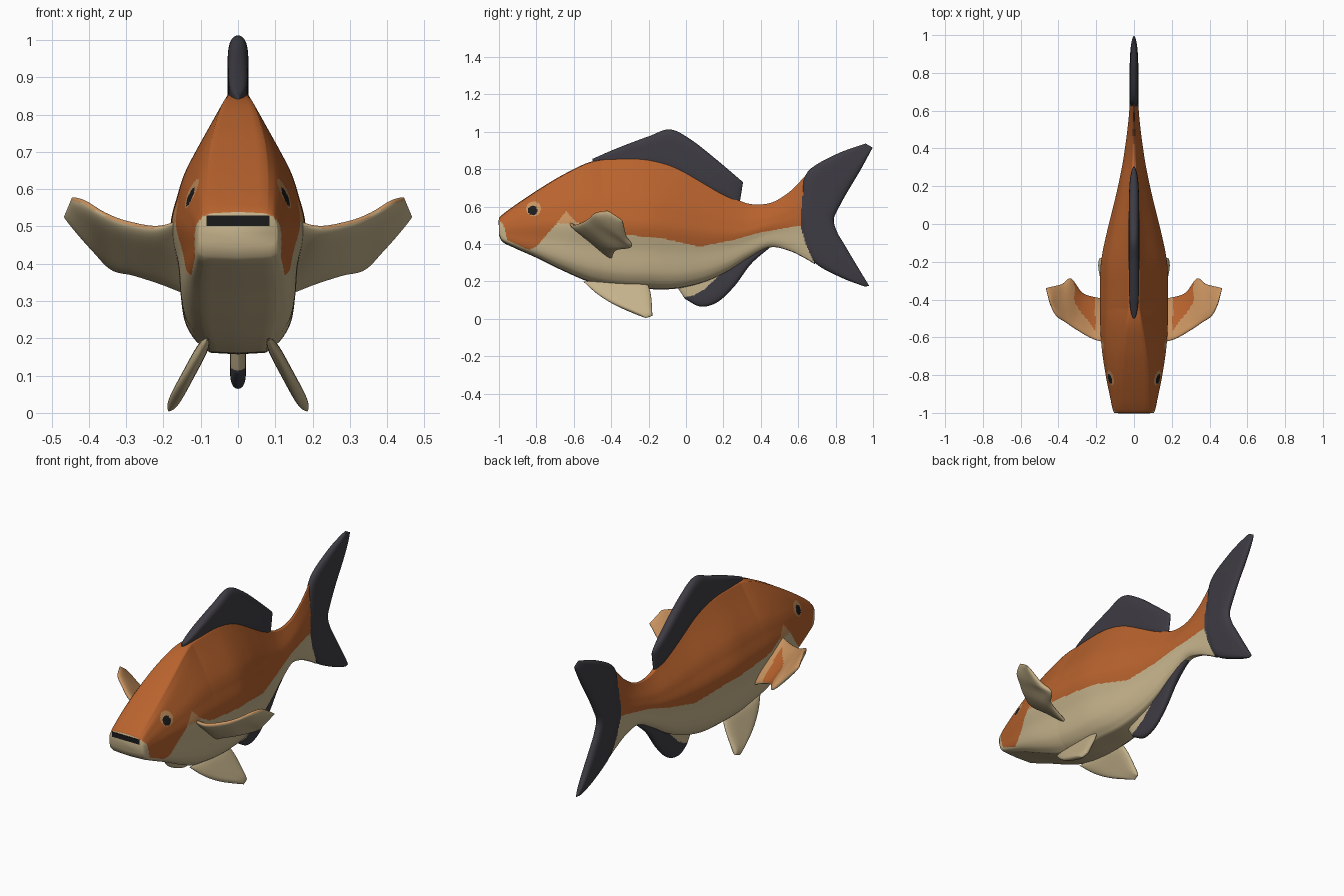
import bpy, bmesh, math
from mathutils import Vector

if "Cube" in bpy.data.objects:
    bpy.data.objects.remove(bpy.data.objects["Cube"])


def material(name, r, g, b):
    m = bpy.data.materials.new(name)
    m.diffuse_color = (r, g, b, 1)
    m.use_nodes = True
    m.node_tree.nodes["Principled BSDF"].inputs["Base Color"].default_value = m.diffuse_color
    return m


MATS = [material("orange", 0.485, 0.125, 0.027), material("beige", 0.56, 0.45, 0.26),
        material("charcoal", 0.048, 0.045, 0.056), material("tan", 0.58, 0.29, 0.115),
        material("black", 0.012, 0.011, 0.012)]
ORANGE, BEIGE, CHARCOAL, TAN, BLACK = range(5)


def line(pts, x, k=1):
    """Straight interpolation of column k over column 0."""
    if x <= pts[0][0]:
        return pts[0][k]
    for a, b in zip(pts, pts[1:]):
        if x <= b[0]:
            return a[k] + (b[k] - a[k]) * (x - a[0]) / (b[0] - a[0])
    return pts[-1][k]


def curve(pts, x, k=1):
    """Smooth (Hermite) interpolation of column k over column 0."""
    n = len(pts)
    x = min(max(x, pts[0][0]), pts[-1][0])
    i = 0
    while i < n - 2 and x > pts[i + 1][0]:
        i += 1

    def slope(j):
        a, b = pts[max(j - 1, 0)], pts[min(j + 1, n - 1)]
        return (b[k] - a[k]) / (b[0] - a[0])
    a, b = pts[i], pts[i + 1]
    h = b[0] - a[0]
    t = (x - a[0]) / h
    return ((2*t**3 - 3*t*t + 1) * a[k] + (t**3 - 2*t*t + t) * h * slope(i)
            + (3*t*t - 2*t**3) * b[k] + (t**3 - t*t) * h * slope(i + 1))


def finish(bm, name, rule):
    bmesh.ops.remove_doubles(bm, verts=bm.verts, dist=1e-5)
    bmesh.ops.recalc_face_normals(bm, faces=bm.faces)
    for f in bm.faces:
        f.material_index = rule(f.calc_center_median(), f.normal)
    me = bpy.data.meshes.new(name)
    bm.to_mesh(me)
    bm.free()
    for m in MATS:
        me.materials.append(m)
    ob = bpy.data.objects.new(name, me)
    bpy.context.collection.objects.link(ob)
    bpy.ops.object.select_all(action='DESELECT')
    ob.select_set(True)
    bpy.context.view_layer.objects.active = ob
    bpy.ops.object.shade_smooth_by_angle(angle=math.radians(70))
    return ob


# body stations: y, top z, bottom z, half width
BODY = [(-1.0, .535, .45, .104), (-.985, .55, .418, .112), (-.93, .592, .388, .124), (-.8, .68, .33, .151),
        (-.65, .77, .257, .174), (-.5, .838, .195, .183), (-.35, .853, .168, .184), (-.2, .848, .162, .178),
        (-.05, .81, .165, .148), (.1, .735, .2, .11), (.22, .665, .255, .082), (.33, .612, .325, .06),
        (.45, .615, .385, .042), (.55, .672, .368, .03), (.64, .76, .325, .023), (.69, .80, .295, .02)]
# half-width share by height: share of height, trunk, head
SECT = [(0, .42, .80), (.05, .64, .93), (.13, .79, .98), (.3, .86, 1), (.48, .98, 1), (.62, .86, .99),
        (.695, .765, .97), (.767, .63, .94), (.91, .33, .86), (1, .15, .72)]
# border between back and belly colours
BORDER = [(-1, .528), (-.975, .5), (-.955, .42), (-.84, .368), (-.8, .385), (-.7, .5), (-.64, .575),
          (-.59, .52), (-.5, .47), (-.3, .445), (-.15, .435), (.07, .385), (.25, .42), (.4, .462), (.62, .5)]
TAILEDGE = [(.29, .69), (.4, .64), (.5, .612), (.65, .622), (.78, .652)]


def body_rule(c, n):
    if math.hypot(c.y + .82, c.z - .579) < .025:
        return BLACK
    if math.hypot(c.y + .815, c.z - .588) < .039:
        return TAN
    if c.y > line(TAILEDGE, c.z):
        return CHARCOAL
    if c.y < -.995 and c.z < .528:
        return BEIGE
    if c.z > line(BORDER, c.y):
        return ORANGE
    return TAN if c.z > .51 and -.72 < c.y < -.58 else BEIGE


bm = bmesh.new()
rings = []
N, M = 270, 100
for i in range(N + 1):
    y = -1 + 1.69 * i / N
    zt, zb, w = (curve(BODY, y, k) for k in (1, 2, 3))
    head = min(max((-.45 - y) / .55, 0), 1)
    half = []
    for j in range(M + 1):
        t = j / M
        s = curve(SECT, t, 1) * (1 - head) + curve(SECT, t, 2) * head
        half.append((w * s, zb + (zt - zb) * t))
    half = [(half[0][0] * q / 4, zb - .004 * (1 - q / 4)) for q in range(4)] + half
    half += [(half[-1][0] * q / 3, zt + .004 * (1 - q / 3)) for q in (2, 1, 0)]
    ring = half + [(-x, z) for x, z in half[-2:0:-1]]
    rings.append([bm.verts.new((x, y, z)) for x, z in ring])
for a, b in zip(rings, rings[1:]):
    for j in range(len(a)):
        k = (j + 1) % len(a)
        bm.faces.new((a[j], a[k], b[k], b[j]))
bm.faces.new(rings[0])
bm.faces.new(rings[-1])
finish(bm, "body", body_rule)

# mouth plate
bm = bmesh.new()
bmesh.ops.create_cube(bm, size=1)
for v in bm.verts:
    v.co = Vector((v.co.x * .17, -.9995 + v.co.y * .006, .515 + v.co.z * .028))
finish(bm, "mouth", lambda c, n: BLACK)


def fin(name, front, back, normal, thick, rule, nu=60, nv=30):
    """Blade spanning two edges, swollen in the middle and thin at the rim."""
    bm = bmesh.new()
    normal = Vector(normal).normalized()
    rows = [[i / (len(front) - 1)] + list(p) + list(q) for i, (p, q) in enumerate(zip(front, back))]

    def swell(t):
        return math.sqrt(max(0, 1 - abs(2 * t - 1) ** 5))
    for side in (1, -1):
        grid = []
        for i in range(nu + 1):
            u = .5 - .5 * math.cos(math.pi * i / nu)
            c = [curve(rows, u, k) for k in range(1, 7)]
            a, b = Vector(c[:3]), Vector(c[3:])
            row = []
            for j in range(nv + 1):
                v = .5 - .5 * math.cos(math.pi * j / nv)
                row.append(bm.verts.new(a.lerp(b, v) + normal * side * thick * swell(u) * swell(v)))
            grid.append(row)
        for r, s in zip(grid, grid[1:]):
            for j in range(nv):
                bm.faces.new((r[j], r[j + 1], s[j + 1], s[j]))
    return finish(bm, name, rule)


def flat(pts):
    return [(0, y, z) for y, z in pts]


def dark(c, n):
    return CHARCOAL


# dorsal fin
fin("dorsal_fin",
    flat([(-.5, .825), (-.35, .825), (-.2, .81), (-.08, .78), (.03, .73), (.15, .67), (.285, .605)]),
    flat([(-.5, .855), (-.36, .915), (-.2, .975), (-.085, 1.012), (.03, .955), (.17, .845), (.305, .73)]),
    (1, 0, 0), .028, dark)

# tail fin
fin("tail_fin",
    flat([(.96, .937), (.8, .878), (.65, .785), (.618, .65), (.608, .5), (.638, .4), (.69, .298), (.83, .22), (.955, .172)]),
    flat([(.998, .915), (.93, .79), (.87, .69), (.82, .6), (.79, .53), (.81, .46), (.845, .4), (.91, .29), (.98, .175)]),
    (1, 0, 0), .024, dark)

# anal fin with a belly-coloured base
ANAL = [(-.02, .112), (.04, .125), (.1, .158), (.18, .235), (.26, .31), (.35, .362), (.46, .395)]
fin("anal_fin",
    flat([(-.06, .19), (.03, .22), (.12, .27), (.22, .33), (.32, .38), (.46, .41)]),
    flat([(-.005, .105), (.08, .065), (.17, .09), (.26, .175), (.35, .295), (.46, .39)]),
    (1, 0, 0), .022, lambda c, n: CHARCOAL if c.z < line(ANAL, c.y) else BEIGE, 90, 70)


def pectoral_rule(c, n):
    if n.z < .1:
        return BEIGE
    x = abs(c.x)
    return ORANGE if .205 < x < .315 and c.y > -.57 + (x - .2) * 1.3 else TAN


PEC_FRONT = [(.12, -.63, .535), (.21, -.61, .50), (.30, -.56, .512), (.36, -.52, .535), (.41, -.485, .565), (.445, -.42, .578)]
PEC_BACK = [(.12, -.40, .31), (.20, -.39, .345), (.275, -.365, .37), (.335, -.29, .385), (.385, -.32, .435), (.467, -.34, .525)]
PEL_FRONT = [(-.55, .20), (-.47, .13), (-.37, .07), (-.215, .004)]
PEL_BACK = [(-.21, .20), (-.19, .14), (-.182, .07), (-.18, .016)]

# paired fins
for side, word in ((1, "left"), (-1, "right")):
    def pec(pts):
        return [(side * x, y, z) for x, y, z in pts]

    def pel(pts):
        return [(side * (.086 + (.19 - z) * .54), y, z) for y, z in pts]
    fin("pectoral_fin_" + word, pec(PEC_FRONT), pec(PEC_BACK), (-side * .4, .58, .7), .018, pectoral_rule)
    fin("pelvic_fin_" + word, pel(PEL_FRONT), pel(PEL_BACK), (side * .87, 0, .48), .017, lambda c, n: BEIGE)
